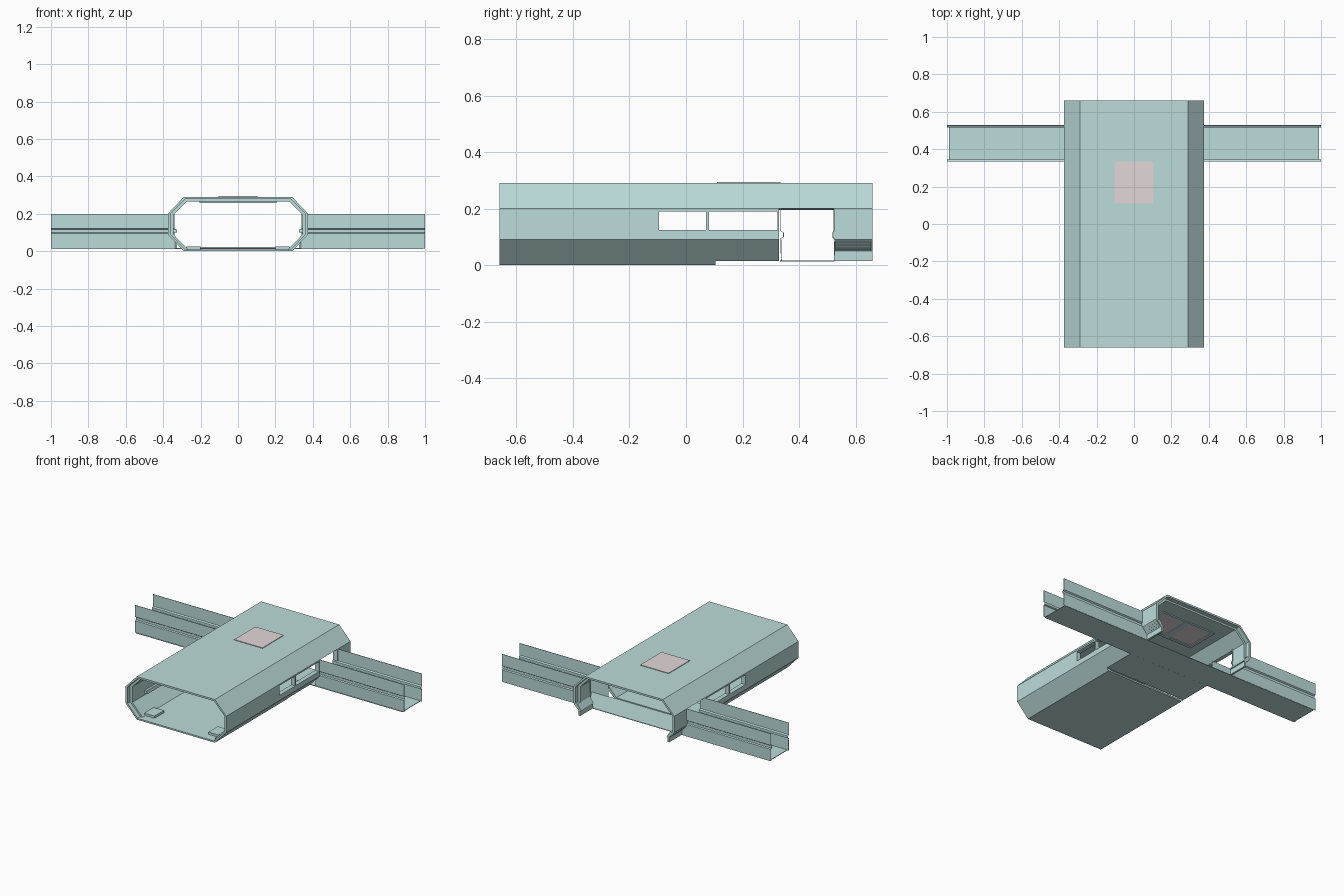
import bpy, bmesh

if "Cube" in bpy.data.objects:
    bpy.data.objects.remove(bpy.data.objects["Cube"])


def material(name, rgb):
    m = bpy.data.materials.new(name)
    m.diffuse_color = (*rgb, 1)
    m.use_nodes = True
    m.node_tree.nodes["Principled BSDF"].inputs["Base Color"].default_value = m.diffuse_color
    return m


TEAL = material("teal", (0.50, 0.72, 0.70))
PINK = material("pale_pink", (0.76, 0.68, 0.69))


def prism(name, profile, a, b, axis="y", mat=TEAL, mirror=False):
    """Extrude a closed profile from a to b; profile is (x,z) for axis y, (y,z) for axis x."""
    bm = bmesh.new()
    rings = []
    for t in (a, b):
        rings.append([bm.verts.new((u, t, v) if axis == "y" else (t, u, v)) for u, v in profile])
    n = len(profile)
    for i in range(n):
        j = (i + 1) % n
        bm.faces.new((rings[0][i], rings[0][j], rings[1][j], rings[1][i]))
    bm.faces.new(rings[0])
    bm.faces.new(rings[1][::-1])
    bmesh.ops.recalc_face_normals(bm, faces=bm.faces)
    me = bpy.data.meshes.new(name)
    bm.to_mesh(me)
    bm.free()
    ob = bpy.data.objects.new(name, me)
    bpy.context.collection.objects.link(ob)
    me.materials.append(mat)
    if mirror:
        ob.modifiers.new("Mirror", "MIRROR")
    return ob


def box(name, x, y, z, mat=TEAL, mirror=False):
    return prism(name, [(x[0], z[0]), (x[1], z[0]), (x[1], z[1]), (x[0], z[1])],
                 y[0], y[1], mat=mat, mirror=mirror)


def band(outer, inner):
    """Symmetric open band from half profiles listed from the side to the middle."""
    full = lambda half: half + [(-x, z) for x, z in reversed(half)]
    return full(outer) + full(inner)[::-1]


# Roof with sloped shoulders, plus a thicker inner lining
prism("roof_shell", band([(0.375, 0.2), (0.29, 0.29)], [(0.36, 0.2), (0.283, 0.278)]), -0.66, 0.66)
prism("roof_lining", band([(0.36, 0.2), (0.283, 0.278)], [(0.345, 0.195), (0.275, 0.266)]), -0.63, 0.63)

# Side walls built around the windows and the cross passage
WALL, LINING = (0.36, 0.375), (0.345, 0.36)
for label, xs, trim in (("wall", WALL, 0), ("wall_lining", LINING, 0.03)):
    box("front_" + label, xs, (-0.66 + trim, -0.095), (0.09, 0.2), mirror=True)
    box("window_sill_" + label, xs, (-0.095, 0.33), (0.09, 0.125), mirror=True)
    box("window_head_" + label, xs, (-0.095, 0.33), (0.19, 0.2), mirror=True)
    box("window_post_" + label, xs, (0.071, 0.081), (0.125, 0.19), mirror=True)
    box("door_post_" + label, xs, (0.323, 0.33), (0.125, 0.19), mirror=True)
    box("back_" + label, xs, (0.522, 0.66 - trim), (0.09, 0.2), mirror=True)

# Lower hull: deep front section, then a shallower middle section
prism("front_floor", band([(0.375, 0.09), (0.29, 0.0)], [(0.36, 0.09), (0.283, 0.01)]), -0.66, 0.105)
prism("front_floor_lining", [(0.36, 0.09), (0.283, 0.01), (0.268, 0.01), (0.345, 0.09)],
      -0.63, 0.105, mirror=True)
prism("middle_floor", band([(0.375, 0.09), (0.304, 0.015)], [(0.35, 0.09), (0.287, 0.022)]), 0.105, 0.33)

# Short lower chamfers with grooves and upright skirts at the open back
prism("back_chamfer", [(0.375, 0.09), (0.337, 0.05), (0.318, 0.05), (0.345, 0.09)], 0.525, 0.66, mirror=True)
for k in range(3):
    d = 0.01 * k
    prism("back_chamfer_rib", [(0.369 - d, 0.083 - d), (0.362 - d, 0.076 - d),
                               (0.366 - d, 0.073 - d), (0.373 - d, 0.08 - d)], 0.53, 0.655, mirror=True)
box("back_skirt", (0.325, 0.337), (0.525, 0.66), (0.015, 0.05), mirror=True)

# Cross passage: floor right through and open-topped side troughs with pressed-in rails
box("passage_floor", (-0.99, 0.99), (0.333, 0.525), (0.013, 0.017))
half = [(0.336, 0.015), (0.334, 0.095), (0.343, 0.099), (0.343, 0.115), (0.334, 0.121), (0.334, 0.2)]
for side, flip in (("front", False), ("back", True)):
    outer = [(0.862 - y, z) if flip else (y, z) for y, z in half]
    step = -0.003 if flip else 0.003
    inner = [(y + step, z) for y, z in reversed(outer)]
    prism("passage_wall_" + side, outer + inner, 0.34, 1.0, axis="x", mirror=True)

# Roof plate
box("roof_plate", (-0.105, 0.105), (0.11, 0.335), (0.288, 0.294), PINK)

# Ceiling light panels in a frame
box("ceiling_panel", (0.02, 0.185), (0.31, 0.50), (0.263, 0.267), PINK, True)
for xs, ys in (((0.0, 0.02), (0.29, 0.52)), ((0.185, 0.205), (0.29, 0.52)),
               ((0.02, 0.185), (0.29, 0.31)), ((0.02, 0.185), (0.50, 0.52))):
    box("ceiling_frame", xs, ys, (0.259, 0.268), mirror=True)

# Interior fittings near the front
box("floor_block", (0.2, 0.275), (-0.6, -0.5), (0.01, 0.025), mirror=True)
prism("wall_ledge", [(0.345, 0.12), (0.33, 0.12), (0.325, 0.1), (0.345, 0.1)], -0.5, -0.15, mirror=True)
